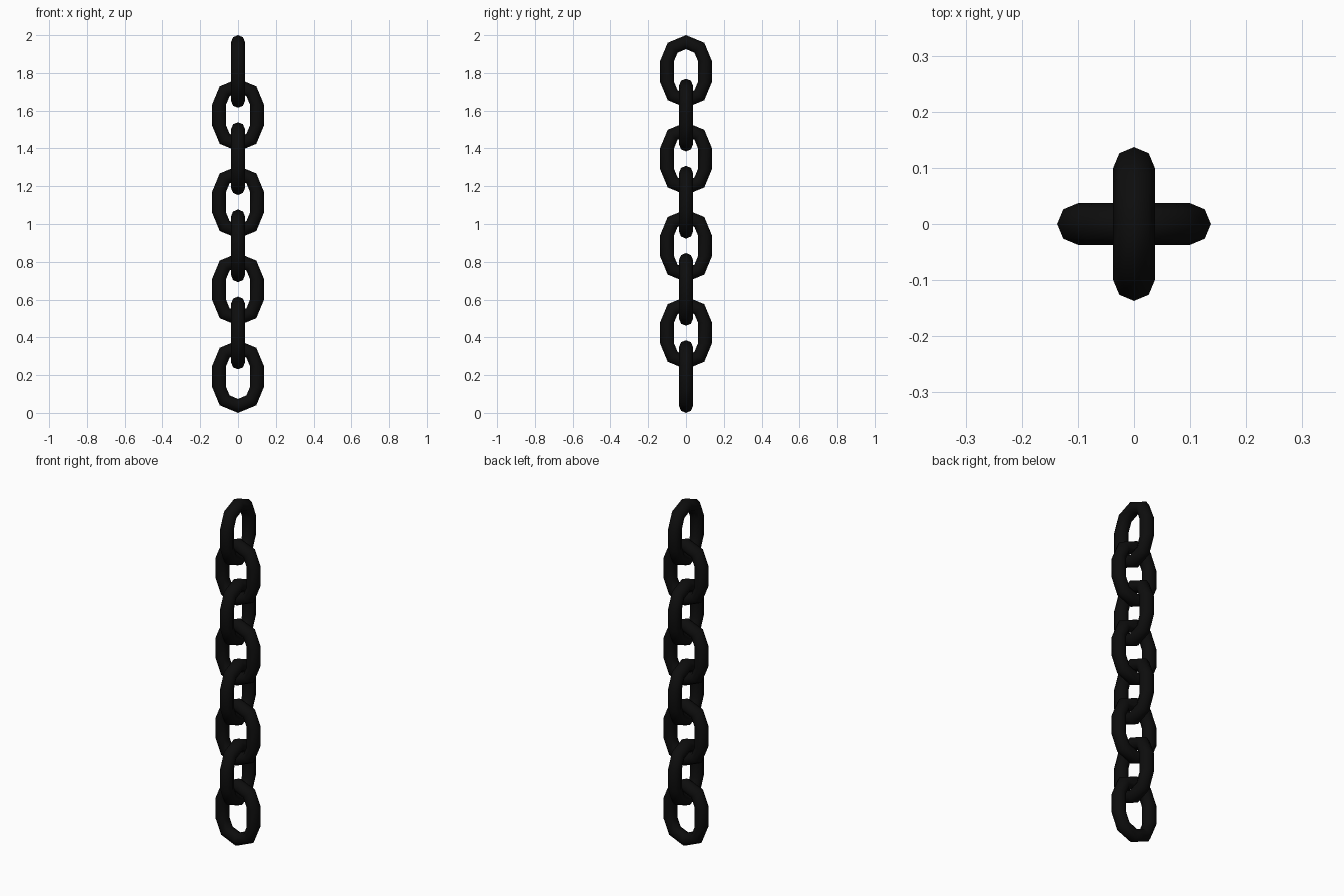
import bpy
import bmesh
from math import cos, sin, pi

default = bpy.data.objects.get("Cube")
if default:
    bpy.data.objects.remove(default)

LINKS = 8
BEND = 0.1        # radius of the rounded link ends, to the bar centre
BAR = 0.037       # bar radius
HEIGHT = 0.385    # outer height of one link
SIDES = 8         # sides of the bar section
STRAIGHT = HEIGHT / 2 - BEND - BAR

# Blackened iron
iron = bpy.data.materials.new("black_iron")
iron.use_nodes = True
colour = (0.004, 0.004, 0.004, 1)
iron.diffuse_color = colour
bsdf = iron.node_tree.nodes["Principled BSDF"]
bsdf.inputs["Base Color"].default_value = colour
bsdf.inputs["Roughness"].default_value = 0.7


def link_mesh():
    """Oval link in the xz plane: two half rings joined by straight bars."""
    bm = bmesh.new()
    rings = []
    for half, shift in ((0, STRAIGHT), (1, -STRAIGHT)):
        for step in range(5):
            a = pi * half + pi * step / 4
            ring = []
            for k in range(SIDES):
                b = 2 * pi * k / SIDES
                r = BEND + BAR * cos(b)
                ring.append(bm.verts.new((r * cos(a), BAR * sin(b), r * sin(a) + shift)))
            rings.append(ring)
    for i, ring in enumerate(rings):
        after = rings[(i + 1) % len(rings)]
        for k in range(SIDES):
            n = (k + 1) % SIDES
            bm.faces.new((ring[k], after[k], after[n], ring[n])).smooth = True
    bmesh.ops.recalc_face_normals(bm, faces=bm.faces)
    mesh = bpy.data.meshes.new("chain_link")
    bm.to_mesh(mesh)
    bm.free()
    mesh.materials.append(iron)
    return mesh


# Interlocked links, each turned a quarter from the one below
mesh = link_mesh()
spacing = (2 - HEIGHT) / (LINKS - 1)
for i in range(LINKS):
    link = bpy.data.objects.new(f"chain_link_{i + 1}", mesh)
    link.location.z = HEIGHT / 2 + i * spacing
    link.rotation_euler.z = pi / 2 * (i % 2)
    bpy.context.collection.objects.link(link)
